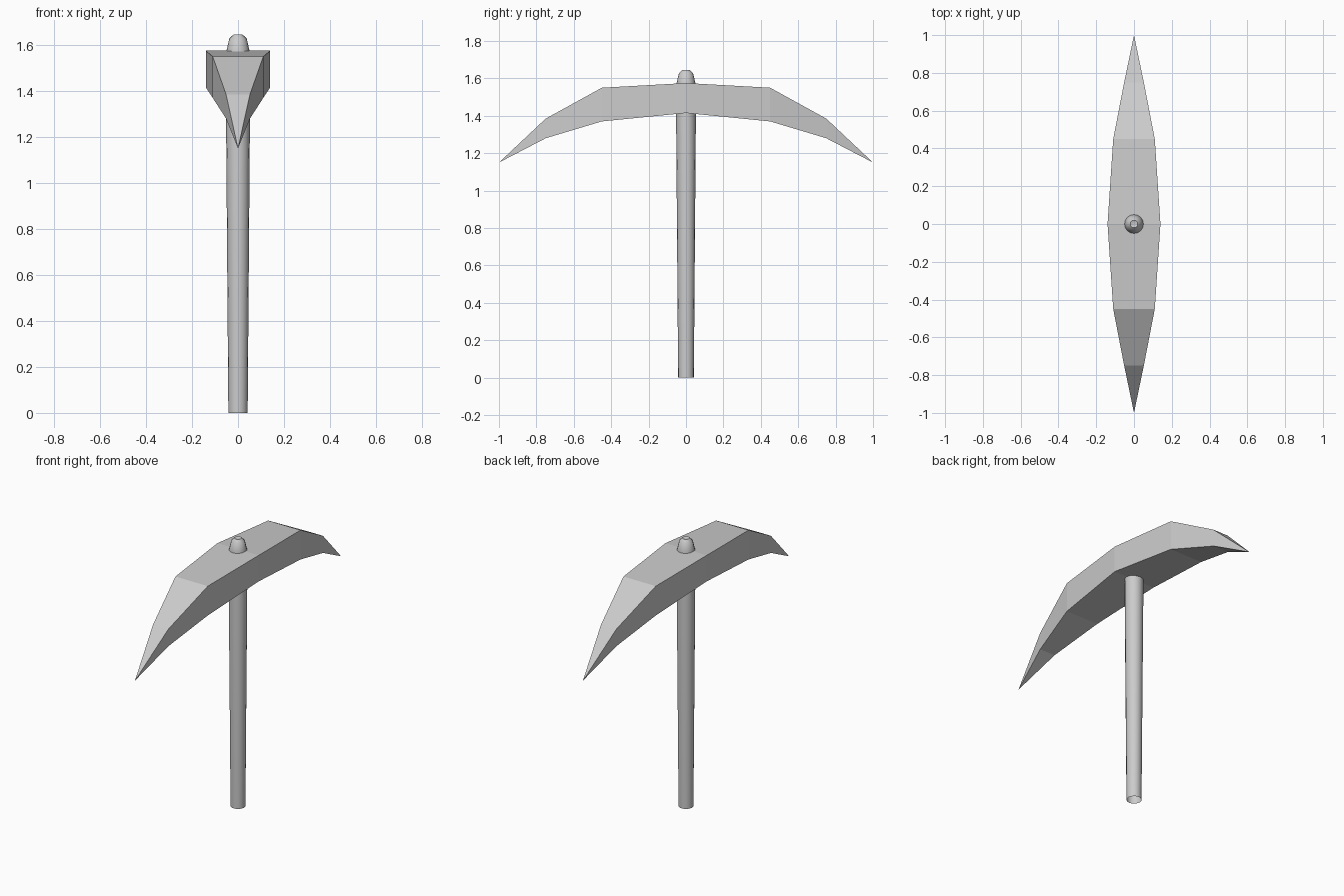
import bpy, bmesh, math

if "Cube" in bpy.data.objects:
    bpy.data.objects.remove(bpy.data.objects["Cube"])


def finish(bm, name):
    bmesh.ops.recalc_face_normals(bm, faces=bm.faces)
    mesh = bpy.data.meshes.new(name)
    bm.to_mesh(mesh)
    bm.free()
    obj = bpy.data.objects.new(name, mesh)
    bpy.context.collection.objects.link(obj)
    return obj


# Pick head: rectangular sections (y, half width, bottom z, top z), mirrored to both points
half = [(0.0, 0.14, 1.415, 1.575), (0.45, 0.11, 1.37, 1.55), (0.75, 0.052, 1.28, 1.385)]
sections = [(-y, w, b, t) for y, w, b, t in reversed(half[1:])] + half
bm = bmesh.new()
rings = [[bm.verts.new(p) for p in ((-w, y, b), (w, y, b), (w, y, t), (-w, y, t))]
         for y, w, b, t in sections]
for a, b in zip(rings, rings[1:]):
    for i in range(4):
        j = (i + 1) % 4
        bm.faces.new((a[i], a[j], b[j], b[i]))
for ring, y in ((rings[0], -1), (rings[-1], 1)):
    tip = bm.verts.new((0, y, 1.15))
    for i in range(4):
        bm.faces.new((ring[i], ring[(i + 1) % 4], tip))
finish(bm, "pick_head")

# Handle: tapered round shaft running through the head to a rounded stub
profile = [(0.042, 0.0), (0.053, 1.415), (0.05, 1.575), (0.038, 1.628), (0.02, 1.645)]
sides = 16
bm = bmesh.new()
rings = [[bm.verts.new((r * math.cos(math.tau * i / sides), r * math.sin(math.tau * i / sides), z))
          for i in range(sides)] for r, z in profile]
for a, b in zip(rings, rings[1:]):
    for i in range(sides):
        j = (i + 1) % sides
        bm.faces.new((a[i], a[j], b[j], b[i]))
centre = bm.verts.new((0, 0, 1.638))
for i in range(sides):
    bm.faces.new((rings[-1][i], rings[-1][(i + 1) % sides], centre))
handle = finish(bm, "handle")
bpy.context.view_layer.objects.active = handle
handle.select_set(True)
bpy.ops.object.shade_smooth_by_angle(angle=math.radians(35))
